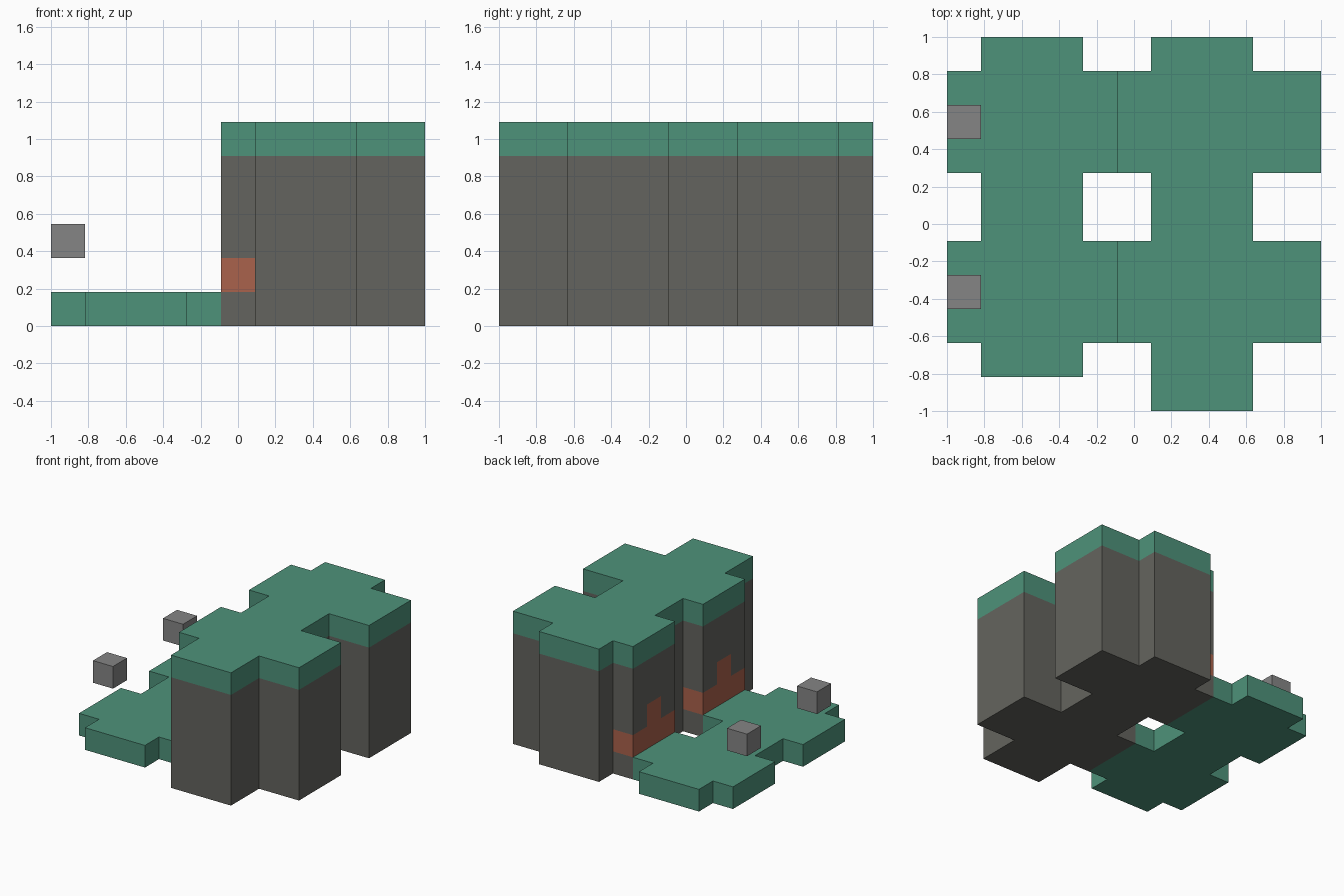
import bpy
import bmesh

cube = bpy.data.objects.get("Cube")
if cube:
    bpy.data.objects.remove(cube, do_unlink=True)

UNIT = 2 / 11                    # one building block
HALF = 5.5                       # half the footprint, in blocks
BARS = ((2, 5), (7, 10))         # y ranges of the cross arms


def make_material(name, color):
    mat = bpy.data.materials.new(name)
    mat.use_nodes = True
    mat.diffuse_color = (*color, 1)
    mat.node_tree.nodes["Principled BSDF"].inputs["Base Color"].default_value = (*color, 1)
    return mat


GREEN = make_material("grass green", (0.076, 0.288, 0.195))
STONE = make_material("dark stone", (0.127, 0.127, 0.112))
CLAY = make_material("clay orange", (0.40, 0.122, 0.072))
GREY = make_material("light grey", (0.235, 0.235, 0.235))


def double_cross(spine, arms, front):
    """Counter-clockwise plan of a spine crossed by two arms."""
    (s0, s1), (a0, a1) = spine, arms
    points = [(s0, front), (s1, front)]
    for low, high in BARS:
        points += [(s1, low), (a1, low), (a1, high), (s1, high)]
    points += [(s1, 11), (s0, 11)]
    for low, high in reversed(BARS):
        points.append((s0, high))
        points += [(a0, y) for y in range(high, low - 1, -1)]
        points.append((s0, low))
    return points


def prism(name, plan, levels, materials, rule=lambda center: 0):
    """Stack wall bands over a plan, close both ends, colour faces by rule."""
    bm = bmesh.new()
    rings = [[bm.verts.new((x, y, z)) for x, y in plan] for z in levels]
    bm.faces.new(reversed(rings[0]))
    bm.faces.new(rings[-1])
    count = len(plan)
    for lower, upper in zip(rings, rings[1:]):
        for i in range(count):
            j = (i + 1) % count
            bm.faces.new((lower[i], lower[j], upper[j], upper[i]))
    for face in bm.faces:
        face.material_index = rule(face.calc_center_median())
    for v in bm.verts:
        v.co.x = (v.co.x - HALF) * UNIT
        v.co.y = (v.co.y - HALF) * UNIT
        v.co.z *= UNIT
    mesh = bpy.data.meshes.new(name)
    bm.to_mesh(mesh)
    bm.free()
    for mat in materials:
        mesh.materials.append(mat)
    obj = bpy.data.objects.new(name, mesh)
    bpy.context.collection.objects.link(obj)
    return obj


def cliff_rule(c):
    """Green top layer, clay band with a raised middle on the inner arm ends."""
    if c.z > 5:
        return 1
    if c.x < 6:
        middle = any(low + 1 < c.y < high - 1 for low, high in BARS)
        if 1 < c.z < 2 or (2 < c.z < 3 and middle):
            return 2
    return 0


# Tall cliff and low ground
prism("cliff", double_cross((6, 9), (5, 11), 0), (0, 1, 2, 3, 5, 6),
      (STONE, GREEN, CLAY), cliff_rule)
prism("low_ground", double_cross((1, 4), (0, 5), 1), (0, 1), (GREEN,))

# Floating blocks in line with the clay bumps
for side, (low, high) in zip(("front", "back"), BARS):
    y = low + 1
    prism(side + "_floating_block", [(0, y), (1, y), (1, y + 1), (0, y + 1)],
          (2, 3), (GREY,))
